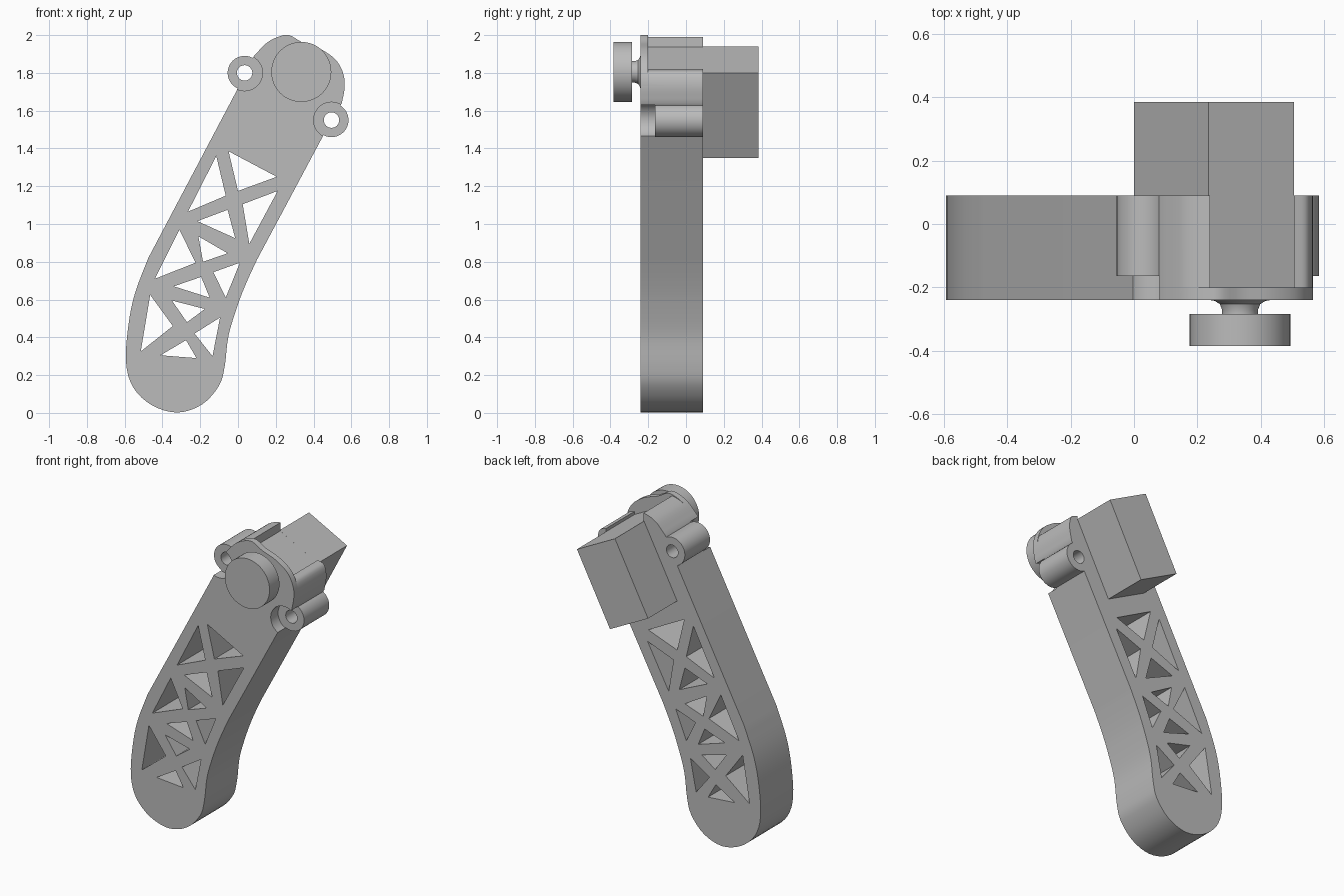
import bpy, bmesh, math
from mathutils import Vector

cube = bpy.data.objects.get("Cube")
if cube:
    bpy.data.objects.remove(cube, do_unlink=True)

FRONT, BACK, RECESS = -0.24, 0.09, -0.165

grey = bpy.data.materials.new("plain grey")
grey.use_nodes = True
COLOUR = (0.5, 0.5, 0.5, 1)
grey.diffuse_color = COLOUR
grey.node_tree.nodes["Principled BSDF"].inputs["Base Color"].default_value = COLOUR


def finish(name, bm):
    bmesh.ops.recalc_face_normals(bm, faces=bm.faces)
    mesh = bpy.data.meshes.new(name)
    bm.to_mesh(mesh)
    bm.free()
    mesh.materials.append(grey)
    obj = bpy.data.objects.new(name, mesh)
    bpy.context.collection.objects.link(obj)
    return obj


def prism(name, outline, y0, y1):
    """Extrude an x-z outline along y."""
    bm = bmesh.new()
    face = bm.faces.new([bm.verts.new((x, y0, z)) for x, z in outline])
    out = bmesh.ops.extrude_face_region(bm, geom=[face], use_keep_orig=True)
    moved = [v for v in out["geom"] if isinstance(v, bmesh.types.BMVert)]
    bmesh.ops.translate(bm, verts=moved, vec=(0, y1 - y0, 0))
    return finish(name, bm)


def circle(centre, r, n=40):
    return [(centre[0] + r * math.cos(math.tau * i / n),
             centre[1] + r * math.sin(math.tau * i / n)) for i in range(n)]


def smooth_path(pts, steps=4):
    """Catmull-Rom curve through the points."""
    p = [Vector(q) for q in pts]
    p = [2 * p[0] - p[1]] + p + [2 * p[-1] - p[-2]]
    res = []
    for a, b, c, d in zip(p, p[1:], p[2:], p[3:]):
        for i in range(steps):
            t = i / steps
            res.append(0.5 * (2 * b + (c - a) * t + (2 * a - 5 * b + 4 * c - d) * t * t
                              + (3 * b - a - 3 * c + d) * t ** 3))
    return [tuple(q) for q in res] + [tuple(pts[-1])]


def boolean(target, tool, operation):
    tool.hide_render = True
    mod = target.modifiers.new(operation, "BOOLEAN")
    mod.object, mod.operation, mod.solver = tool, operation, "EXACT"
    bpy.ops.object.select_all(action="DESELECT")
    bpy.context.view_layer.objects.active = target
    target.select_set(True)
    bpy.ops.object.modifier_apply(modifier=mod.name)
    bpy.data.objects.remove(tool, do_unlink=True)


def shade(obj):
    bpy.ops.object.select_all(action="DESELECT")
    bpy.context.view_layer.objects.active = obj
    obj.select_set(True)
    bpy.ops.object.shade_smooth_by_angle(angle=math.radians(28))


# Curved leg with the motor housing at its upper end
leg_curve = smooth_path([(0.10, 0.81), (0.045, 0.69), (0, 0.575), (-0.05, 0.41),
                         (-0.07, 0.25), (-0.10, 0.145), (-0.19, 0.045), (-0.32, 0.002),
                         (-0.455, 0.04), (-0.555, 0.135), (-0.593, 0.27), (-0.58, 0.465),
                         (-0.545, 0.635), (-0.475, 0.82)])
hub_left = smooth_path([(0.085, 1.89), (0.15, 1.957), (0.21, 1.985), (0.24, 1.99)])
hub_right = smooth_path([(0.505, 1.82), (0.55, 1.80), (0.565, 1.73), (0.55, 1.64)])
body = prism("leg", leg_curve + [(-0.01, 1.70), (0.035, 1.80)] + hub_left
             + [(0.24, 1.937), (0.505, 1.80)] + hub_right
             + [(0.495, 1.55), (0.447, 1.46)], FRONT, BACK)

# Front cover of the housing
cover = smooth_path([(0.085, 1.89), (0.15, 1.957), (0.21, 1.99), (0.27, 2.0), (0.34, 1.962),
                     (0.44, 1.925), (0.525, 1.86), (0.565, 1.76), (0.55, 1.64)])
boolean(body, prism("cover", cover + [(0.3, 1.6)], FRONT, -0.2), "UNION")

# Screw ears: recess, boss and bore
for ear in ((0.035, 1.80), (0.495, 1.55)):
    boolean(body, prism("recess", circle(ear, 0.095), -0.3, RECESS), "DIFFERENCE")
    boolean(body, prism("ear", circle(ear, 0.09), RECESS, BACK), "UNION")
    boolean(body, prism("bore", circle(ear, 0.041, 24), -0.3, 0.2), "DIFFERENCE")

# Triangular lightening holes along the leg
triangles = [
    ((-0.05, 1.385), (0.205, 1.25), (0.0, 1.175)),
    ((-0.115, 1.36), (-0.065, 1.15), (-0.265, 1.065)),
    ((0.21, 1.175), (0.025, 1.105), (0.06, 0.895)),
    ((-0.215, 1.015), (-0.055, 1.075), (-0.015, 0.925)),
    ((-0.31, 0.97), (-0.225, 0.795), (-0.44, 0.71)),
    ((-0.21, 0.935), (-0.055, 0.845), (-0.185, 0.80)),
    ((0.01, 0.795), (-0.065, 0.61), (-0.13, 0.745)),
    ((-0.195, 0.72), (-0.15, 0.61), (-0.34, 0.67)),
    ((-0.465, 0.625), (-0.345, 0.46), (-0.515, 0.325)),
    ((-0.35, 0.595), (-0.175, 0.55), (-0.27, 0.48)),
    ((-0.095, 0.505), (-0.135, 0.30), (-0.23, 0.42)),
    ((-0.275, 0.385), (-0.22, 0.29), (-0.41, 0.305)),
]
for tri in triangles:
    boolean(body, prism("hole", tri, -0.3, 0.2), "DIFFERENCE")
shade(body)

# Motor block behind the housing
prism("motor_block", [(0.235, 1.94), (0.505, 1.80), (0.27, 1.35), (0, 1.49)], 0.085, 0.385)

# Turned output wheel with a flared neck
bm = bmesh.new()
profile = [(0, -0.385), (0.159, -0.385), (0.159, -0.285), (0.057, -0.285), (0.057, -0.27),
           (0.064, -0.253), (0.08, -0.243), (0.11, -0.238), (0, -0.238)]
verts = [bm.verts.new((r, y, 0)) for r, y in profile]
edges = [bm.edges.new(pair) for pair in zip(verts, verts[1:])]
bmesh.ops.spin(bm, geom=verts + edges, cent=(0, 0, 0), axis=(0, 1, 0),
               angle=math.tau, steps=48, use_duplicate=False)
bmesh.ops.remove_doubles(bm, verts=bm.verts, dist=0.0005)
wheel = finish("output_wheel", bm)
wheel.location = (0.335, 0, 1.805)
shade(wheel)
